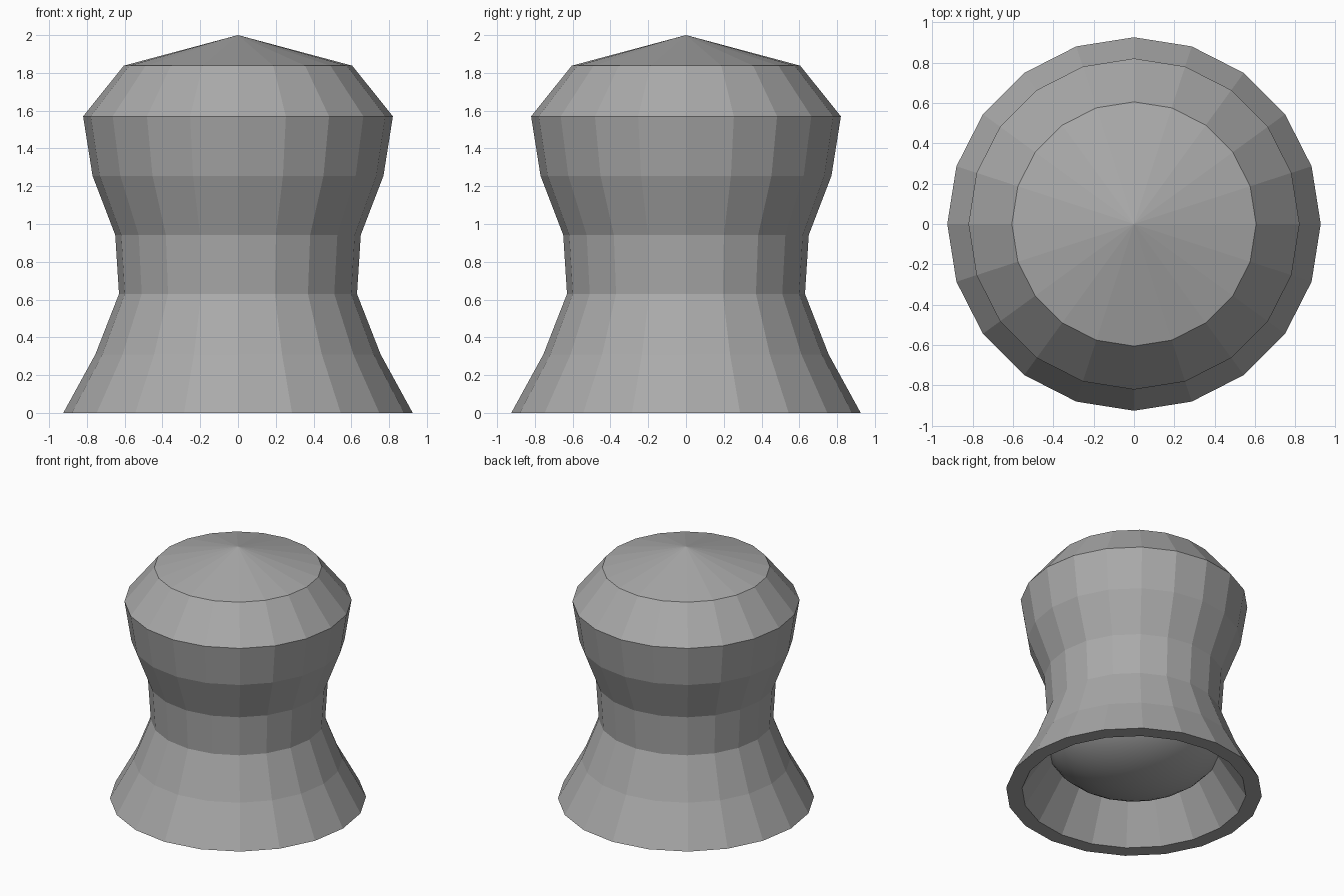
import bpy, bmesh, math

cube = bpy.data.objects.get("Cube")
if cube:
    bpy.data.objects.remove(cube, do_unlink=True)

SIDES = 20

# Single dull metal colour
metal = bpy.data.materials.new("dull_grey_metal")
metal.use_nodes = True
GREY = (0.4, 0.4, 0.4, 1)
metal.diffuse_color = GREY
metal.node_tree.nodes["Principled BSDF"].inputs["Base Color"].default_value = GREY


def lathe(name, profile, smooth=False):
    """Revolve a (radius, height) profile; zero radius makes a tip."""
    bm = bmesh.new()
    rings = []
    for r, z in profile:
        if r == 0:
            rings.append([bm.verts.new((0, 0, z))] * SIDES)
        else:
            rings.append([bm.verts.new((r * math.cos(a), r * math.sin(a), z))
                          for a in (math.tau * i / SIDES for i in range(SIDES))])
    for low, high in zip(rings, rings[1:]):
        for i in range(SIDES):
            j = (i + 1) % SIDES
            corners = list(dict.fromkeys((low[i], low[j], high[j], high[i])))
            bm.faces.new(corners).smooth = smooth
    mesh = bpy.data.meshes.new(name)
    bm.to_mesh(mesh)
    bm.free()
    mesh.materials.append(metal)
    obj = bpy.data.objects.new(name, mesh)
    bpy.context.collection.objects.link(obj)


# Bulging lower part of a flattened ball that fills the hollow skirt
WIDTH, HEIGHT, CENTRE, STEPS = 0.66, 0.41, 0.477, 10
arc = [(WIDTH * math.sin(t), CENTRE - HEIGHT * math.cos(t))
       for t in (1.17 * k / STEPS for k in range(STEPS + 1))]
lathe("inner_dome", arc, smooth=True)

# Faceted body: hollow skirt, rim, flare, waist, head and pointed cap
lathe("waisted_body", [
    arc[-1], (0.81, 0), (0.925, 0), (0.755, 0.31), (0.63, 0.63), (0.65, 0.942),
    (0.77, 1.255), (0.82, 1.57), (0.605, 1.838), (0, 2)])
